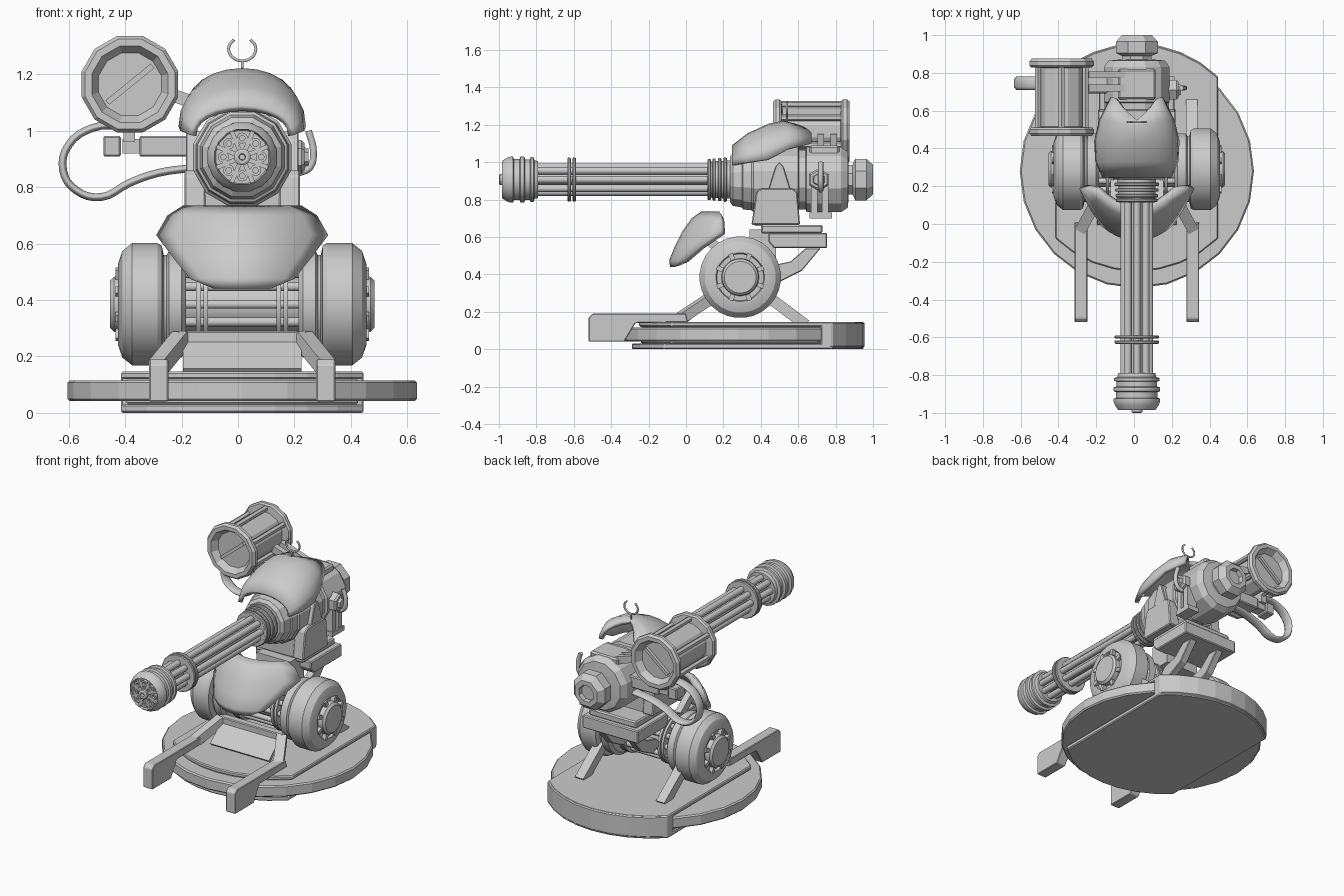
import bpy, bmesh, math
from mathutils import Vector, Matrix

if "Cube" in bpy.data.objects:
    bpy.data.objects.remove(bpy.data.objects["Cube"])

X0 = 0.015            # centre plane of the turret
GUN = 0.907           # height of the gun axis
AXLE = (0.29, 0.385)  # y, z of the drum axle

grey = bpy.data.materials.new("plain_grey")
grey.use_nodes = True
grey.diffuse_color = (0.6, 0.6, 0.6, 1)
grey.node_tree.nodes["Principled BSDF"].inputs["Base Color"].default_value = (0.6, 0.6, 0.6, 1)


def finish(name, bm, smooth=None, bevel=0, thick=0):
    bmesh.ops.remove_doubles(bm, verts=bm.verts, dist=1e-5)
    bmesh.ops.recalc_face_normals(bm, faces=bm.faces)
    me = bpy.data.meshes.new(name)
    bm.to_mesh(me)
    bm.free()
    me.materials.append(grey)
    ob = bpy.data.objects.new(name, me)
    ob.location.x = X0
    bpy.context.collection.objects.link(ob)
    if thick:
        m = ob.modifiers.new("thickness", "SOLIDIFY")
        m.thickness, m.offset = thick, -1
    if bevel:
        m = ob.modifiers.new("bevel", "BEVEL")
        m.width, m.segments = bevel, 1
    if smooth:
        bpy.ops.object.select_all(action="DESELECT")
        ob.select_set(True)
        bpy.context.view_layer.objects.active = ob
        bpy.ops.object.shade_smooth_by_angle(angle=math.radians(smooth))
    return ob


def lathe(name, axis, centre, profile, sides=12, smooth=None, turn=0.5):
    """Spin (position, radius) pairs about the x or y axis."""
    bm = bmesh.new()
    rings = []
    for t, r in profile:
        ring = []
        for i in range(sides):
            a = math.tau * (i + turn) / sides
            u, v = r * math.cos(a), r * math.sin(a)
            off = (t, u, v) if axis == "x" else (u, t, v)
            ring.append(bm.verts.new(Vector(centre) + Vector(off)))
        rings.append(ring)
    for a, b in zip(rings, rings[1:]):
        for i in range(sides):
            j = (i + 1) % sides
            bm.faces.new((a[i], a[j], b[j], b[i]))
    return finish(name, bm, smooth)


def extrude(name, pts, lo, hi, place, bevel=0):
    """Extrude a flat outline from lo to hi; place maps (a, b, depth) to xyz."""
    bm = bmesh.new()
    low = [bm.verts.new(place(a, b, lo)) for a, b in pts]
    top = [bm.verts.new(place(a, b, hi)) for a, b in pts]
    bm.faces.new(low)
    bm.faces.new(top)
    for i in range(len(pts)):
        j = (i + 1) % len(pts)
        bm.faces.new((low[i], low[j], top[j], top[i]))
    return finish(name, bm, bevel=bevel)


def side_plate(name, pts, x0, x1, bevel=0):
    return extrude(name, pts, x0, x1, lambda a, b, d: (d, a, b), bevel)


def box(name, x, y, z, bevel=0):
    return side_plate(name, [(y[0], z[0]), (y[1], z[0]), (y[1], z[1]), (y[0], z[1])], *x, bevel)


def strut(name, p, q, w, h):
    p, q = Vector(p), Vector(q)
    d = q - p
    side = d.cross(Vector((0, 0, 1))).normalized()
    rot = Matrix((side, d.normalized(), side.cross(d.normalized()))).transposed().to_4x4()
    bm = bmesh.new()
    bmesh.ops.create_cube(bm, size=1, matrix=Matrix.Translation((p + q) / 2) @ rot
                          @ Matrix.Diagonal((w, d.length, h, 1)))
    return finish(name, bm)


def tube(name, pts, radius, stretch=None):
    cu = bpy.data.curves.new(name, "CURVE")
    cu.dimensions, cu.bevel_depth, cu.bevel_resolution = "3D", radius, 1
    cu.resolution_u, cu.use_fill_caps = 4, True
    sp = cu.splines.new("BEZIER")
    sp.bezier_points.add(len(pts) - 1)
    for b, p in zip(sp.bezier_points, pts):
        b.co, b.handle_left_type, b.handle_right_type = p, "AUTO", "AUTO"
    cu.materials.append(grey)
    ob = bpy.data.objects.new(name, cu)
    ob.location.x = X0
    bpy.context.collection.objects.link(ob)
    if stretch:  # flatten into a strap: widen about its own y plane
        ob.scale.y, ob.location.y = stretch, pts[0][1] * (1 - stretch)
    return ob


def sheet(name, rows, cols, point, thick):
    """Curved shell from a grid of points; point(row, t) with t in -1..1."""
    bm = bmesh.new()
    g = [[bm.verts.new(point(r, 2 * i / cols - 1)) for i in range(cols + 1)] for r in rows]
    for a, b in zip(g, g[1:]):
        for i in range(cols):
            bm.faces.new((a[i], a[i + 1], b[i + 1], b[i]))
    return finish(name, bm, 50, thick=thick)


# ---- base: clipped slab in layers, with a wide ring through it
def clipped_disc(name, front, back, z0, z1, half=0.43, r=0.62):
    a = math.asin(half / r)
    arc = [a * (i / 4 - 1) for i in range(9)]
    pts = [(r * math.sin(t), back - r + r * math.cos(t)) for t in arc]
    if front is None:
        pts += [(half, 0.72), (-half, 0.72)]
    else:
        pts += [(r * math.sin(-t), front + r - r * math.cos(t)) for t in arc]
    extrude(name, pts, z0, z1, lambda a, b, d: (a, b, d), 0.006)


clipped_disc("base_bottom_plate", -0.29, 0.95, 0, 0.03)
clipped_disc("base_core", -0.24, 0.93, 0.03, 0.12, 0.41, 0.6)
clipped_disc("base_top_plate", -0.25, 0.95, 0.12, 0.146)
clipped_disc("base_rear_block", None, 0.955, 0.01, 0.144)
extrude("base_ring", [(0.62 * math.cos(math.tau * i / 24), 0.28 + 0.62 * math.sin(math.tau * i / 24))
                      for i in range(24)], 0.042, 0.115, lambda a, b, d: (a, b, d), 0.008)

# ---- drum axle with rods and collars
cen = (0, *AXLE)
lathe("axle_core", "x", cen, [(-0.3, 0), (-0.3, 0.1), (0.3, 0.1), (0.3, 0)], 16, 40)
for i in range(12):
    a = math.tau * i / 12
    c = (0, AXLE[0] + 0.125 * math.cos(a), AXLE[1] + 0.125 * math.sin(a))
    lathe("axle_rod", "x", c, [(-0.25, 0), (-0.25, 0.017), (0.25, 0.017), (0.25, 0)], 8, 50)

for s, side in ((-1, "right"), (1, "left")):
    # collars, wheel, hub
    for x in (0.13, 0.155):
        lathe(side + "_axle_collar", "x", cen, [(s * (x - 0.008), 0.1), (s * (x - 0.008), 0.155),
              (s * (x + 0.008), 0.155), (s * (x + 0.008), 0.1)], 20, 40)
    lathe(side + "_wheel", "x", cen, [(s * x, r) for x, r in (
        (0.2, 0), (0.2, 0.17), (0.215, 0.19), (0.26, 0.19), (0.268, 0.175), (0.278, 0.175), (0.285, 0.208),
        (0.3, 0.218), (0.39, 0.218), (0.425, 0.19), (0.44, 0.145), (0.44, 0.13), (0.425, 0.125),
        (0.425, 0.1), (0.455, 0.098), (0.468, 0.085), (0.468, 0))], 28, 30)
    for i in range(8):
        a = math.tau * (i + 0.5) / 8
        u, v = math.cos(a), math.sin(a)
        strut(side + "_hub_clamp", (s * 0.437, AXLE[0] + 0.1 * u, AXLE[1] + 0.1 * v),
              (s * 0.437, AXLE[0] + 0.135 * u, AXLE[1] + 0.135 * v), 0.025, 0.025)
    # front and rear legs
    side_plate(side + "_front_leg", [(-0.52, 0.04), (-0.52, 0.17), (-0.5, 0.19), (0.0, 0.19), (0.01, 0.145),
               (-0.27, 0.14), (-0.33, 0.04)], s * 0.262, s * 0.33, 0.004)
    strut(side + "_front_leg_bend", (s * 0.296, -0.03, 0.165), (s * 0.215, 0.12, 0.265), 0.06, 0.055)
    strut(side + "_rear_leg", (s * 0.29, 0.36, 0.34), (s * 0.29, 0.64, 0.13), 0.06, 0.06)
    # shield arms and tray brackets
    strut(side + "_shield_arm", (s * 0.12, 0.07, 0.62), (s * 0.12, 0.24, 0.49), 0.04, 0.05)
    side_plate(side + "_tray_bracket", [(0.42, 0.4), (0.5, 0.36), (0.62, 0.42), (0.72, 0.54), (0.64, 0.54),
               (0.56, 0.47), (0.47, 0.45)], s * 0.08, s * 0.13, 0.004)
    # gun cheeks
    side_plate(side + "_cheek_lower", [(0.35, 0.665), (0.61, 0.665), (0.595, 0.84), (0.57, 0.86), (0.4, 0.86),
               (0.375, 0.84)], s * 0.13, s * 0.205, 0.006)
    side_plate(side + "_cheek_peak", [(0.44, 0.85), (0.56, 0.85), (0.52, 0.98), (0.5, 1.0), (0.48, 0.98)],
               s * 0.14, s * 0.2, 0.004)

# ---- front cross frame
box("front_crossbar", (-0.23, 0.23), (0.1, 0.15), (0.245, 0.29), 0.005)
strut("front_frame_panel", (0, 0.0, 0.15), (0, 0.12, 0.255), 0.42, 0.02)

# ---- curved front shield: rows of (height, half width, centre depth)
shield = [(0.735, 0.21, 0.08), (0.7, 0.265, 0.03), (0.63, 0.305, -0.02), (0.55, 0.245, -0.06),
          (0.475, 0.185, -0.09), (0.44, 0.1, -0.085)]
sheet("front_shield", shield, 10,
      lambda r, t: (r[1] * t, r[2] + 0.2 * (r[1] * t / 0.3) ** 2, r[0]), 0.035)

# ---- turntable tray and neck
side_plate("tray", [(0.44, 0.575), (0.47, 0.54), (0.755, 0.54), (0.755, 0.622), (0.44, 0.622)], -0.2, 0.2, 0.006)
box("tray_top", (-0.17, 0.17), (0.4, 0.73), (0.62, 0.665), 0.008)
box("neck", (-0.12, 0.12), (0.34, 0.48), (0.48, 0.64))
box("cradle", (-0.14, 0.14), (0.37, 0.59), (0.66, 0.8))

# ---- gun body and rear knob
gun = (0, 0, GUN)
lathe("gun_body", "y", gun, [(0.235, 0), (0.235, 0.125), (0.25, 0.145), (0.3, 0.155), (0.305, 0.165), (0.35, 0.17),
      (0.36, 0.18), (0.6, 0.18), (0.605, 0.165), (0.64, 0.165), (0.645, 0.18), (0.83, 0.18), (0.865, 0.155),
      (0.87, 0.1), (0.87, 0)], 12)
lathe("rear_knob", "y", gun, [(0.86, 0.085), (0.89, 0.085), (0.905, 0.12), (0.965, 0.12), (1.0, 0.085),
      (1.0, 0.055), (0.975, 0.05), (0.975, 0)], 8)
box("body_top_block", (-0.1, 0.1), (0.66, 0.82), (1.0, 1.088), 0.01)

# ---- rotating barrels
lathe("muzzle", "y", gun, [(-0.965, 0), (-0.965, 0.095), (-0.985, 0.1), (-0.96, 0.118), (-0.94, 0.125),
      (-0.925, 0.125), (-0.92, 0.112), (-0.89, 0.112), (-0.885, 0.125), (-0.865, 0.125), (-0.86, 0.11),
      (-0.835, 0.11), (-0.83, 0.122), (-0.815, 0.122), (-0.81, 0.105), (-0.79, 0.1), (-0.79, 0)], 16, 25)
lathe("muzzle_hub", "y", gun, [(-0.9, 0.03), (-0.995, 0.03), (-1.0, 0.022), (-1.0, 0.012), (-0.98, 0.01),
      (-0.98, 0)], 12, 30)
lathe("barrel_core", "y", gun, [(-0.9, 0.04), (0.24, 0.04)], 12, 40)
for i in range(8):
    a = math.tau * i / 8
    u, v = math.cos(a), math.sin(a)
    lathe("barrel", "y", (0.067 * u, 0, GUN + 0.067 * v), [(-0.97, 0), (-0.97, 0.01), (-0.985, 0.01),
          (-0.985, 0.02), (0.24, 0.02)], 10, 40)
    a += math.tau / 16
    u, v = math.cos(a), math.sin(a)
    strut("muzzle_spoke", (0.025 * u, -0.975, GUN + 0.025 * v), (0.1 * u, -0.975, GUN + 0.1 * v), 0.016, 0.016)
for y in (-0.625, -0.598, 0.125, 0.15, 0.18, 0.21):
    r = 0.12 if y < 0 else 0.1 + y * 0.1
    lathe("barrel_band", "y", gun, [(y - 0.009, 0.04), (y - 0.009, r - 0.004), (y - 0.004, r), (y + 0.004, r),
          (y + 0.009, r - 0.004), (y + 0.009, 0.04)], 16, 25)
lathe("breech_collar", "y", gun, [(0.115, 0.04), (0.115, 0.098), (0.24, 0.104)], 16, 25)

# ---- armoured hood: rows of (y, half width, rim height, crown height, rear notch)
hood = [(0.245, 0.185, 0.985, 1.09, 0), (0.33, 0.22, 1.0, 1.155, 0), (0.44, 0.226, 1.015, 1.205, 0),
        (0.55, 0.2, 1.07, 1.222, 0.03), (0.67, 0.14, 1.1, 1.21, 0.12)]
sheet("hood", hood, 12, lambda r, t: (r[1] * math.sin(t * math.pi / 2),
      r[0] - r[4] * max(0, 1 - 1.6 * abs(t)), r[2] + (r[3] - r[2]) * math.cos(t * math.pi / 2) ** 0.9), 0.025)

# ---- open ring sight on the hood
tube("sight_stem", [(0, 0.54, 1.19), (0, 0.54, 1.25)], 0.005)
tube("sight_ring", [(0.048 * math.sin(a), 0.54, 1.29 - 0.042 * math.cos(a))
                    for a in (i * 0.62 for i in range(-4, 5))], 0.006)

# ---- side lamp drum
lamp = (-0.398, 0.67, 1.165)
half = [(-0.165, 0), (-0.165, 0.115), (-0.205, 0.14), (-0.205, 0.165), (-0.19, 0.177), (-0.17, 0.177),
        (-0.16, 0.168), (-0.155, 0.125)]
lathe("lamp_drum", "y", lamp, half + [(-t, r) for t, r in reversed(half)], 12)
for i in range(6):
    a = math.tau * (i + 0.5) / 6
    c = (lamp[0] + 0.145 * math.cos(a), 0, lamp[2] + 0.145 * math.sin(a))
    lathe("lamp_post", "y", c, [(0.5, 0), (0.5, 0.018), (0.84, 0.018), (0.84, 0)], 6)
for y in (0.495, 0.845):
    strut("lamp_bar", (lamp[0] - 0.08, y, 1.1), (lamp[0] + 0.08, y, 1.23), 0.02, 0.02)

# ---- lamp arms, mount block and strap cable
for y in (0.72, 0.79):
    strut("lamp_arm", (-0.26, y, 1.13), (-0.05, y, 1.06), 0.035, 0.045)
box("mount_bar", (-0.365, -0.15), (0.69, 0.78), (0.908, 0.982), 0.006)
box("mount_joint", (-0.425, -0.365), (0.7, 0.77), (0.92, 0.97))
box("mount_end", (-0.492, -0.43), (0.69, 0.78), (0.908, 0.982), 0.006)
box("lamp_foot", (-0.42, -0.38), (0.68, 0.79), (0.96, 1.03))
tube("strap_cable", [(-0.42, 0.745, 1.02), (-0.53, 0.745, 1.01), (-0.615, 0.745, 0.95), (-0.635, 0.745, 0.86),
     (-0.59, 0.745, 0.79), (-0.5, 0.745, 0.765), (-0.4, 0.745, 0.815), (-0.3, 0.745, 0.85),
     (-0.16, 0.745, 0.87)], 0.016, 2.3)

# ---- bolt, clip and lever on the left flank
lathe("side_bolt", "x", (0, 0.71, GUN), [(0.15, 0.06), (0.21, 0.06), (0.22, 0.05), (0.22, 0.035),
      (0.235, 0.03), (0.235, 0)], 6)
for y in (0.685, 0.745):
    box("side_clip", (0.12, 0.195), (y - 0.018, y + 0.018), (0.7, 0.87))
box("clip_foot", (0.12, 0.2), (0.66, 0.78), (0.7, 0.73))
tube("side_lever", [(0.2, 0.72, 0.85), (0.24, 0.72, 0.87), (0.252, 0.72, 0.93), (0.235, 0.72, 1.0)], 0.014)
